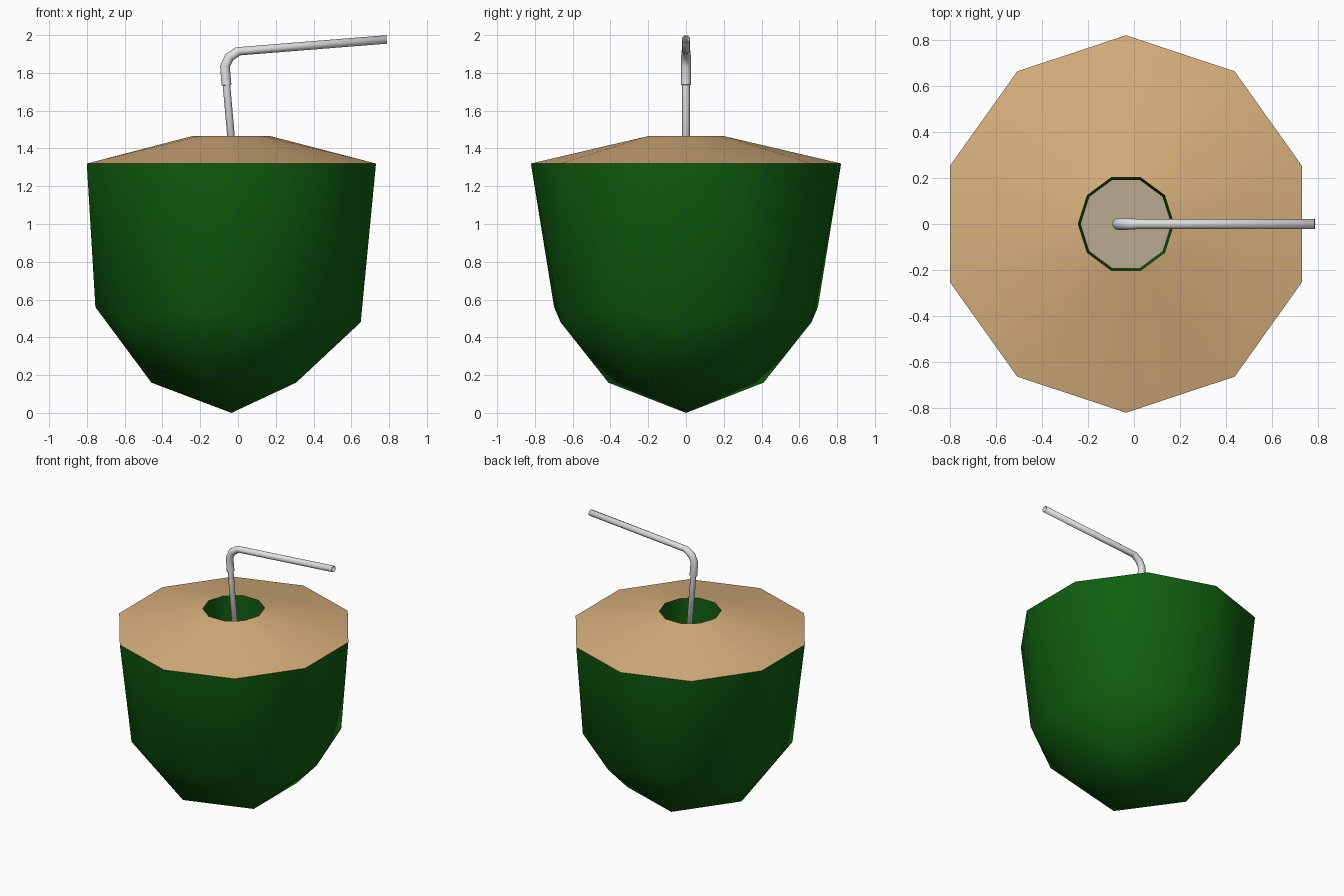
import bpy, bmesh, math
from mathutils import Vector

if "Cube" in bpy.data.objects:
    bpy.data.objects.remove(bpy.data.objects["Cube"])

CX = -0.035  # axis of the nut


def material(name, rgb):
    m = bpy.data.materials.new(name)
    m.diffuse_color = (*rgb, 1)
    m.use_nodes = True
    m.node_tree.nodes["Principled BSDF"].inputs["Base Color"].default_value = m.diffuse_color
    return m


green = material("husk green", (0.005, 0.115, 0.005))
tan = material("flesh tan", (0.68, 0.43, 0.20))
beige = material("milk beige", (0.50, 0.41, 0.28))
white = material("straw white", (0.75, 0.75, 0.75))


def add_object(name, bm, mats, angle):
    bmesh.ops.recalc_face_normals(bm, faces=bm.faces)
    me = bpy.data.meshes.new(name)
    bm.to_mesh(me)
    bm.free()
    for m in mats:
        me.materials.append(m)
    ob = bpy.data.objects.new(name, me)
    bpy.context.collection.objects.link(ob)
    bpy.ops.object.select_all(action='DESELECT')
    ob.select_set(True)
    bpy.context.view_layer.objects.active = ob
    bpy.ops.object.shade_smooth_by_angle(angle=math.radians(angle))
    return ob


# Nut: icosphere with its rings moved to the husk profile and the top cut open
bm = bmesh.new()
bmesh.ops.create_icosphere(bm, subdivisions=2, radius=1)
bmesh.ops.delete(bm, geom=[v for v in bm.verts if v.co.z > 0.7], context='VERTS')
for v in bm.verts:
    z, r = v.co.z, v.co.xy.length
    if z > 0.2:
        s, h = 0.208 / r, 1.465
    else:
        s = 0.805
        h = 1.32 if z > -0.2 else 0.56 if z > -0.48 else 0.48 if z > -0.7 else 0.16 if z > -0.95 else 0
    v.co = Vector((CX + v.co.x * s, v.co.y * s * 1.02, h))
for f in bm.faces:
    f.material_index = 1 if f.calc_center_median().z > 1.33 else 0

# Drinking hole: rim extruded down, slightly tapered
rim = [e for e in bm.edges if e.is_boundary]
new = bmesh.ops.extrude_edge_only(bm, edges=rim)["geom"]
for v in [g for g in new if isinstance(g, bmesh.types.BMVert)]:
    v.co = Vector((CX + (v.co.x - CX) * 0.95, v.co.y * 0.95, 1.1))
for f in [g for g in new if isinstance(g, bmesh.types.BMFace)]:
    f.material_index = 0
floor = bmesh.ops.contextual_create(bm, geom=[e for e in bm.edges if e.is_boundary])["faces"]
for f in floor:
    f.material_index = 2
add_object("coconut", bm, [green, tan, beige], 50)

# Straw: rings swept along a bent path (x, z, radius)
path = [(-0.005, 1.1, 0.02), (-0.061, 1.735, 0.02), (-0.061, 1.736, 0.026),
        (-0.069, 1.835, 0.026), (-0.047, 1.882, 0.026), (0.0, 1.914, 0.024),
        (0.01, 1.915, 0.022), (0.787, 1.977, 0.0225)]
SIDES = 12
bm = bmesh.new()
rings = []
for i, (x, z, r) in enumerate(path):
    a, b = path[max(i - 1, 0)], path[min(i + 1, len(path) - 1)]
    d = Vector((b[0] - a[0], 0, b[1] - a[1])).normalized()
    n = Vector((-d.z, 0, d.x))
    ring = []
    for k in range(SIDES):
        t = 2 * math.pi * k / SIDES
        ring.append(bm.verts.new(Vector((x, 0, z)) + n * r * math.cos(t) + Vector((0, r * math.sin(t), 0))))
    rings.append(ring)
for p, q in zip(rings, rings[1:]):
    for k in range(SIDES):
        j = (k + 1) % SIDES
        bm.faces.new((p[k], p[j], q[j], q[k]))
straw = add_object("straw", bm, [white], 50)
wall = straw.modifiers.new("wall", 'SOLIDIFY')
wall.thickness = 0.004
wall.offset = -1
